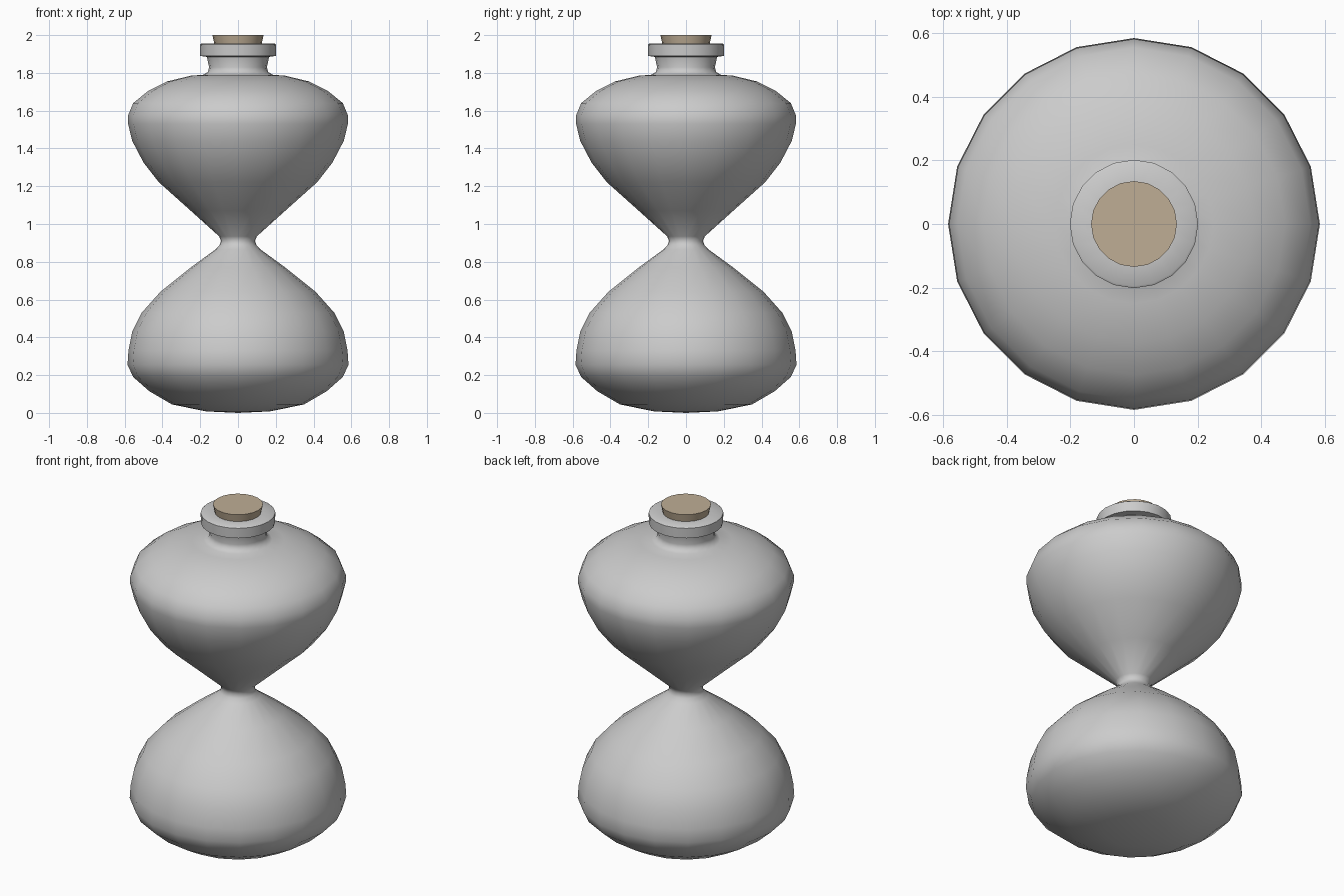
import bpy, bmesh, math

if "Cube" in bpy.data.objects:
    bpy.data.objects.remove(bpy.data.objects["Cube"])

SEGMENTS = 20


def lathe(name, profile, angle, color=None):
    """Revolve a list of (radius, height) points around z."""
    bm = bmesh.new()
    rings = []
    for r, z in profile:
        if r == 0:
            rings.append([bm.verts.new((0, 0, z))] * SEGMENTS)
        else:
            rings.append([bm.verts.new((r * math.cos(math.tau * i / SEGMENTS),
                                        r * math.sin(math.tau * i / SEGMENTS), z))
                          for i in range(SEGMENTS)])
    for lo, hi in zip(rings, rings[1:]):
        for i in range(SEGMENTS):
            j = (i + 1) % SEGMENTS
            quad = list(dict.fromkeys((lo[i], lo[j], hi[j], hi[i])))
            bm.faces.new(quad)
    bmesh.ops.recalc_face_normals(bm, faces=bm.faces[:])
    mesh = bpy.data.meshes.new(name)
    bm.to_mesh(mesh)
    bm.free()
    obj = bpy.data.objects.new(name, mesh)
    bpy.context.collection.objects.link(obj)
    if color:
        mat = bpy.data.materials.new(name + "_material")
        mat.diffuse_color = color
        mat.use_nodes = True
        mat.node_tree.nodes["Principled BSDF"].inputs["Base Color"].default_value = mat.diffuse_color
        mesh.materials.append(mat)
    bpy.ops.object.select_all(action='DESELECT')
    obj.select_set(True)
    bpy.context.view_layer.objects.active = obj
    bpy.ops.object.shade_smooth_by_angle(angle=math.radians(angle))
    return obj


# Double-bulb bottle: lower bulb, pinched waist, upper bulb, neck and lip
lathe("bottle", [
    (0, 0), (0.17, 0.008), (0.35, 0.045), (0.47, 0.115), (0.555, 0.19),
    (0.585, 0.255), (0.58, 0.33), (0.56, 0.43), (0.51, 0.53), (0.41, 0.642),
    (0.25, 0.77), (0.12, 0.865), (0.098, 0.888), (0.09, 0.91), (0.10, 0.935),
    (0.25, 1.07), (0.42, 1.222), (0.50, 1.325), (0.56, 1.44), (0.582, 1.53),
    (0.582, 1.575), (0.555, 1.64), (0.475, 1.705), (0.375, 1.755),
    (0.25, 1.785), (0.185, 1.79), (0.16, 1.805), (0.153, 1.83),
    (0.165, 1.885), (0.20, 1.89), (0.202, 1.95), (0.195, 1.955), (0.115, 1.955),
    (0.11, 1.83),
], 50)

# Tapered cork stopper
lathe("cork", [(0, 1.83), (0.10, 1.83), (0.135, 2.0), (0, 2.0)], 30,
      (0.52, 0.42, 0.30, 1))
